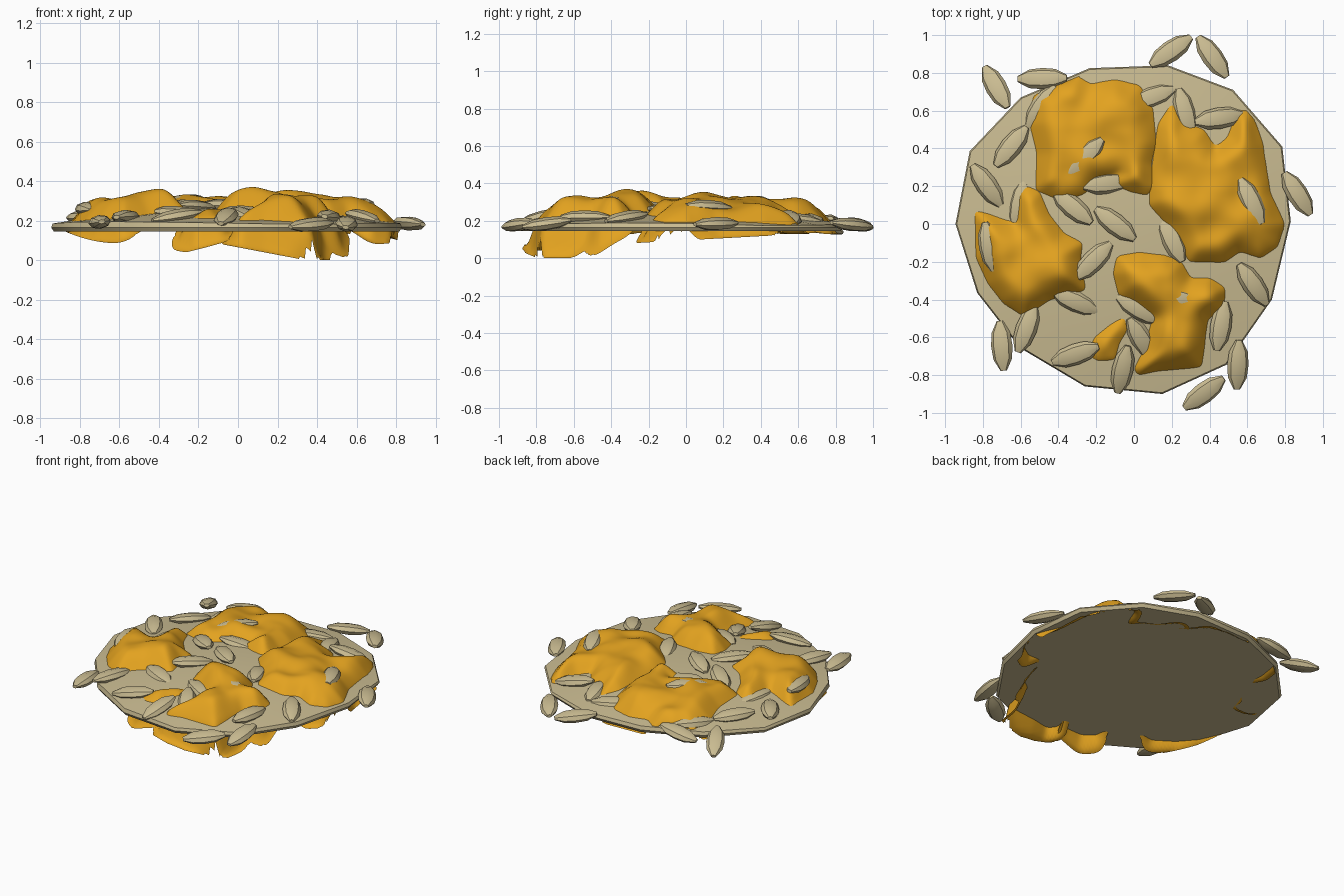
import bpy, bmesh, math
from mathutils import Vector, Matrix, noise

if "Cube" in bpy.data.objects:
    bpy.data.objects.remove(bpy.data.objects["Cube"])

CX, CY, R = -0.055, -0.025, 0.885


def material(name, col):
    m = bpy.data.materials.new(name)
    m.diffuse_color = (*col, 1)
    m.use_nodes = True
    m.node_tree.nodes["Principled BSDF"].inputs["Base Color"].default_value = m.diffuse_color
    return m


RICE = material("beige", (0.59, 0.5, 0.285))
SAUCE = material("orange", (0.77, 0.365, 0.014))


def finish(bm, name, mat, angle):
    me = bpy.data.meshes.new(name)
    bm.to_mesh(me)
    bm.free()
    ob = bpy.data.objects.new(name, me)
    bpy.context.collection.objects.link(ob)
    me.materials.append(mat)
    bpy.ops.object.select_all(action='DESELECT')
    ob.select_set(True)
    bpy.context.view_layer.objects.active = ob
    bpy.ops.object.shade_smooth_by_angle(angle=math.radians(angle))
    return ob


def radius(x, y):
    return math.hypot(x - CX, y - CY)


def dome(x, y):
    return 0.185 + 0.08 * (1 - (radius(x, y) / R) ** 2)


def smooth(t):
    t = max(0, min(1, t))
    return t * t * (3 - 2 * t)


# --- flat domed bed, slightly irregular 14-sided outline ---
RIM = [(.83, .015), (.785, .41), (.525, .71), (.18, .84), (-.235, .825), (-.6, .67), (-.87, .385),
       (-.945, 0), (-.83, -.365), (-.605, -.655), (-.26, -.86), (.15, -.9), (.49, -.745), (.73, -.4)]
bm = bmesh.new()
prev = None
for f, z in ((0.985, 0.145), (1, 0.165), (0.992, None), (0.75, None), (0.5, None), (0.25, None)):
    ring = []
    for px, py in RIM:
        x, y = CX + (px - CX) * f, CY + (py - CY) * f
        ring.append(bm.verts.new((x, y, dome(x, y) if z is None else z)))
    if prev:
        for k in range(14):
            j = (k + 1) % 14
            bm.faces.new((prev[k], prev[j], ring[j], ring[k]))
    else:
        bm.faces.new(ring[::-1])
    prev = ring
top = bm.verts.new((CX, CY, dome(CX, CY)))
for k in range(14):
    bm.faces.new((prev[k], prev[(k + 1) % 14], top))
finish(bm, "rice_bed", RICE, 40)

# --- sauce outlines, as seen from the top ---
BACK_LEFT = [(-.55, .53), (-.53, .68), (-.42, .76), (-.3, .78), (-.23, .74), (-.1, .76), (.03, .73), (.1, .61),
             (.115, .42), (.09, .32), (.11, .19), (.07, .15), (-.02, .17), (-.11, .21), (-.08, .265),
             (-.19, .24), (-.26, .16), (-.38, .12), (-.52, .18), (-.51, .37)]
RIGHT = [(.13, .53), (.2, .64), (.27, .53), (.37, .5), (.43, .4), (.5, .46), (.55, .6), (.62, .59), (.68, .42),
         (.72, .16), (.8, 0), (.76, -.12), (.67, -.18), (.56, -.14), (.48, -.2), (.29, -.2),
         (.24, -.1), (.19, -.02), (.08, .1), (.08, .2), (.11, .4)]
LEFT = [(-.84, .07), (-.77, .05), (-.63, 0), (-.62, .17), (-.57, .2), (-.5, .17), (-.45, .05), (-.37, -.05),
        (-.27, -.1), (-.285, -.19), (-.255, -.35), (-.37, -.38), (-.45, -.4), (-.58, -.49),
        (-.69, -.42), (-.77, -.32), (-.83, -.18)]
FRONT = [(-.11, -.26), (-.09, -.17), (.03, -.15), (.16, -.165), (.25, -.2), (.3, -.29), (.4, -.29), (.48, -.34),
         (.475, -.45), (.39, -.5), (.375, -.66), (.36, -.76), (.24, -.77), (.13, -.78), (.02, -.8),
         (0, -.77), (.06, -.66), (.1, -.5), (0, -.42), (-.08, -.38)]
DROP = [(-.25, -.69), (-.21, -.6), (-.12, -.53), (-.05, -.49), (-.035, -.56), (-.08, -.63), (-.1, -.72), (-.2, -.73)]
SKIRT, STEP = 0.085, 0.015


def inside_depth(x, y, poly):
    """Signed distance to the outline (positive inside) and the nearest outline point."""
    best, inside, near = 9.0, False, None
    for i, (ax, ay) in enumerate(poly):
        bx, by = poly[i - 1]
        dx, dy = bx - ax, by - ay
        t = max(0, min(1, ((x - ax) * dx + (y - ay) * dy) / (dx * dx + dy * dy)))
        qx, qy = ax + t * dx, ay + t * dy
        dist = math.hypot(x - qx, y - qy)
        if dist < best:
            best, near = dist, (qx, qy)
        if (ay > y) != (by > y) and x < ax + (y - ay) * dx / dy:
            inside = not inside
    return (best if inside else -best), near


INNER_RIM = [(CX + (x - CX) * 0.98, CY + (y - CY) * 0.98) for x, y in RIM]


def sauce(name, poly, height, low):
    """Draped sheet: lumpy inside the outline, drooping through the bed near the rim."""
    pad = SKIRT + 2 * STEP
    x0, y0 = min(p[0] for p in poly) - pad, min(p[1] for p in poly) - pad
    nx = int((max(p[0] for p in poly) + pad - x0) / STEP) + 1
    ny = int((max(p[1] for p in poly) + pad - y0) / STEP) + 1
    bm = bmesh.new()
    grid = {}
    for i in range(nx):
        for j in range(ny):
            x, y = x0 + i * STEP, y0 + j * STEP
            d, near = inside_depth(x, y, poly)
            if d < -SKIRT - STEP or inside_depth(x, y, INNER_RIM)[0] < -1.3 * STEP:
                continue
            if d < -SKIRT:       # snap the border to a clean edge
                k = SKIRT / -d
                x, y, d = near[0] + (x - near[0]) * k, near[1] + (y - near[1]) * k, -SKIRT
            rim, near = inside_depth(x, y, INNER_RIM)
            if rim < 0:          # keep the droop under the bed
                x, y = near
            if d > 0:
                s = math.sin(min(d / 0.12, 1) * math.pi / 2)
                z = dome(x, y) + s * (height + 0.04 * noise.noise(Vector((x * 6, y * 6, 2))))
            else:
                droop = smooth((radius(x, y) - 0.6) / 0.2)
                base = 0.165 + (max(0, low(x, y)) - 0.165) * droop
                z = dome(x, y) + (base - dome(x, y)) * smooth(-d / 0.055)
            grid[i, j] = bm.verts.new((x, y, z))
    for i, j in list(grid):
        q = [(i, j), (i + 1, j), (i + 1, j + 1), (i, j + 1)]
        if all(k in grid for k in q):
            bm.faces.new([grid[k] for k in q])
    bmesh.ops.delete(bm, geom=[v for v in bm.verts if not v.link_faces], context='VERTS')
    for _ in range(3):
        bmesh.ops.smooth_vert(bm, verts=[v for v in bm.verts if not v.is_boundary], factor=0.5,
                              use_axis_x=True, use_axis_y=True, use_axis_z=True)
    finish(bm, name, SAUCE, 80)


sauce("sauce_back_left", BACK_LEFT, 0.075, lambda x, y: 0.13)
sauce("sauce_right", RIGHT, 0.08, lambda x, y: 0.085 + 0.055 * (y + 0.2))
sauce("sauce_left", LEFT, 0.09, lambda x, y: 0.085 + 0.8 * (x + 0.6) ** 2)
sauce("sauce_front", FRONT, 0.1, lambda x, y: 0.065 - 0.19 * x + 0.2 * max(0, y + 0.7))
sauce("sauce_drop", DROP, 0.04, lambda x, y: 0.04 + 0.25 * max(0, x + 0.26))

# --- loose grains: x, y, heading in degrees ---
GRAINS = [(-.73, .725, -60), (-.485, .77, 0), (.195, .915, 35), (.415, .885, -55), (-.65, .41, 52),
          (-.78, .205, -55), (-.49, .62, 55), (-.26, .355, 45), (.09, .67, 20), (.27, .59, -75),
          (.45, .56, 10), (-.14, .215, 8), (-.325, .09, -40), (-.1, 0, -38), (-.605, .1, 80),
          (-.765, -.12, -80), (-.215, -.195, 45), (.2, -.08, -65), (.62, .12, -65), (.865, .16, -58),
          (.63, -.32, -55), (-.31, -.41, -25), (-.57, -.555, 70), (-.7, -.645, -85), (-.31, -.69, 20),
          (.025, -.45, -30), (.25, -.4, -15), (.46, -.54, 80), (.04, -.61, -60), (-.06, -.77, 78),
          (.37, -.895, 38), (.55, -.745, 88)]
BURIED = {6: .03, 7: .008, 8: .02, 9: .02, 11: .015, 14: .03, 17: .015, 21: .015, 25: .015, 26: .005, 28: .015}
PROFILE = [(-.132, .017), (-.07, .05), (0, .057), (.07, .05), (.132, .017)]

for n, (x, y, ang) in enumerate(GRAINS):
    bm = bmesh.new()
    depth = max(inside_depth(x, y, p)[0] for p in (BACK_LEFT, RIGHT, LEFT, FRONT, DROP))
    lift = 0.01 + 0.05 * smooth(depth / 0.1) - BURIED.get(n, 0)
    rings = [[bm.verts.new((px, pr * math.cos(k * math.pi / 4), 0.62 * pr * math.sin(k * math.pi / 4)))
              for k in range(8)] for px, pr in PROFILE]
    for a, b in zip(rings, rings[1:]):
        for k in range(8):
            j = (k + 1) % 8
            bm.faces.new((a[k], a[j], b[j], b[k]))
    bm.faces.new(rings[0])
    bm.faces.new(rings[-1])
    bmesh.ops.recalc_face_normals(bm, faces=bm.faces)
    # lay the grain along the slope of the bed
    slope = 2 * 0.08 / R ** 2
    up = Vector((slope * (x - CX), slope * (y - CY), 1))
    tilt = Vector((0, 0, 1)).rotation_difference(up).to_matrix().to_4x4()
    pitch = Matrix.Rotation(math.radians((n * 37 % 17) - 8), 4, 'Y')
    z = max(dome(x, y), 0.17) + lift
    bm.transform(Matrix.Translation((x, y, z)) @ tilt @ Matrix.Rotation(math.radians(ang), 4, 'Z') @ pitch)
    finish(bm, "grain_%02d" % (n + 1), RICE, 30)
